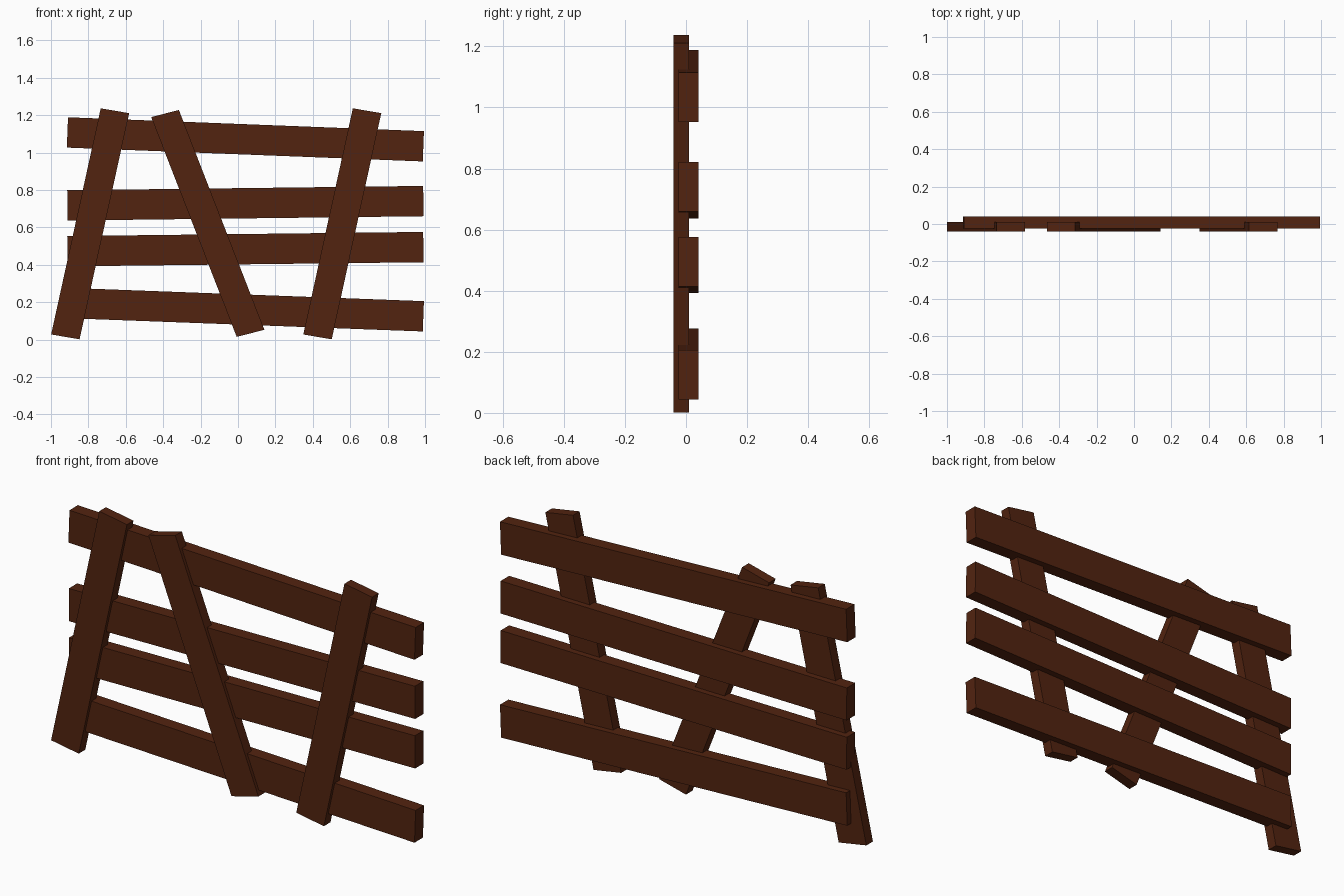
import bpy
import bmesh

if "Cube" in bpy.data.objects:
    bpy.data.objects.remove(bpy.data.objects["Cube"])

# One dark timber colour
wood = bpy.data.materials.new("dark brown wood")
wood.diffuse_color = (0.085, 0.017, 0.005, 1)
wood.use_nodes = True
wood.node_tree.nodes["Principled BSDF"].inputs["Base Color"].default_value = wood.diffuse_color


def plank(name, start, end, half, y0, y1):
    """Plank between two (x, z) end centres; half is the (x, z) half-width of each end cut."""
    hx, hz = half
    outline = [(start[0] - hx, start[1] - hz), (start[0] + hx, start[1] + hz),
               (end[0] + hx, end[1] + hz), (end[0] - hx, end[1] - hz)]
    bm = bmesh.new()
    face = bm.faces.new([bm.verts.new((x, y0, z)) for x, z in outline])
    ext = bmesh.ops.extrude_face_region(bm, geom=[face])
    for v in ext["geom"]:
        if isinstance(v, bmesh.types.BMVert):
            v.co.y = y1
    bmesh.ops.recalc_face_normals(bm, faces=bm.faces)
    mesh = bpy.data.meshes.new(name)
    bm.to_mesh(mesh)
    bm.free()
    mesh.materials.append(wood)
    obj = bpy.data.objects.new(name, mesh)
    bpy.context.collection.objects.link(obj)


# Four slightly crooked rails at the back: centre height at left and right end
rails = [(0.196, 0.125), (0.473, 0.495), (0.718, 0.741), (1.108, 1.034)]
for i, (zl, zr) in enumerate(rails):
    lean = 0.081 * (zl - zr) / 1.905
    plank(f"rail_{i + 1}", (-0.912, zl), (0.991, zr), (lean, 0.081), -0.025, 0.041)

# Two leaning uprights at the front
for name, dx in (("left_upright", 0), ("right_upright", 1.348)):
    plank(name, (-0.923 + dx, 0.015), (-0.658 + dx, 1.224), (0.076, -0.013), -0.041, 0.0105)

# Diagonal brace leaning the other way
plank("diagonal_brace", (0.067, 0.034), (-0.390, 1.209), (0.074, 0.019), -0.041, 0.0105)
